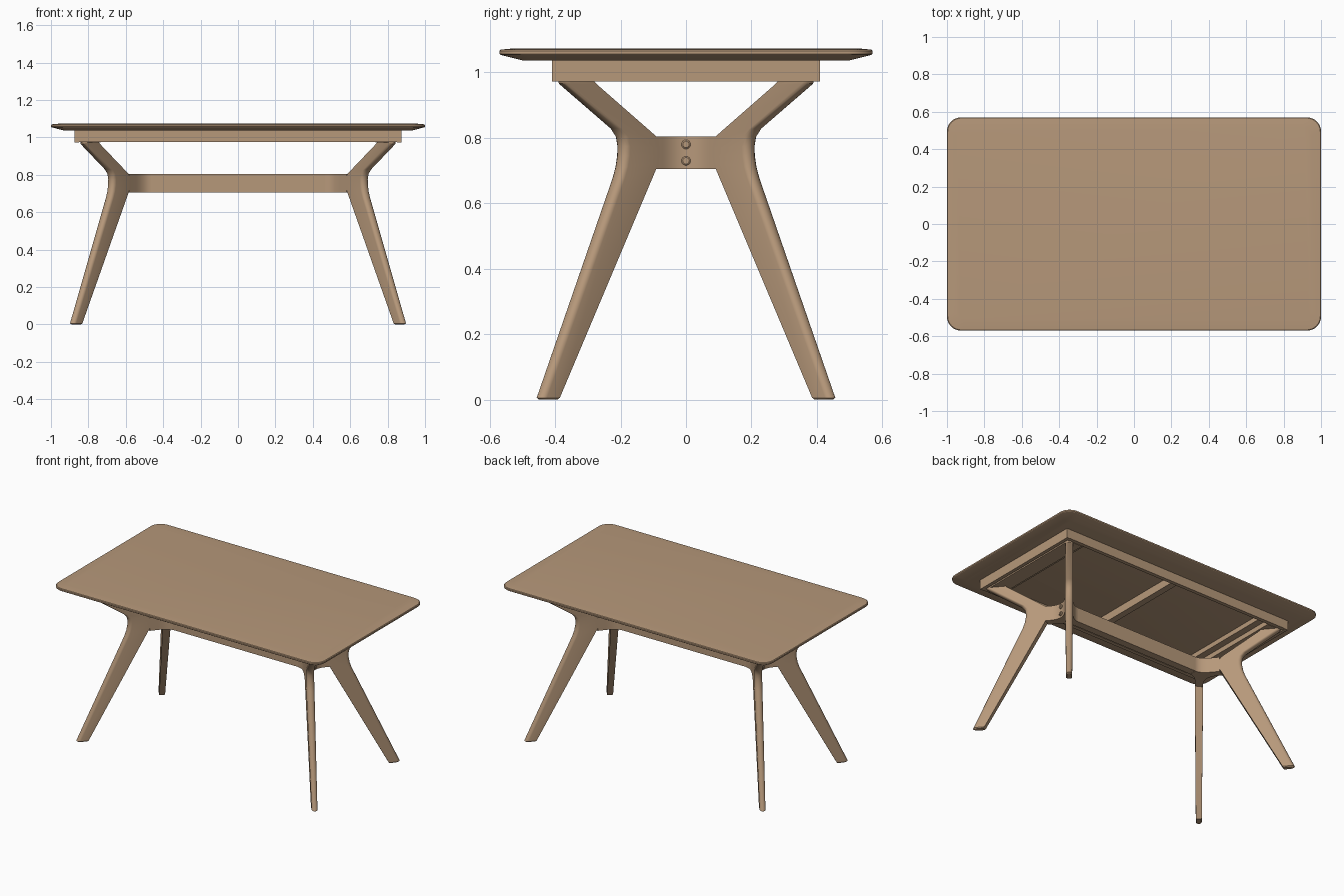
import bpy, bmesh, math
from mathutils import Vector

if "Cube" in bpy.data.objects:
    bpy.data.objects.remove(bpy.data.objects["Cube"])

wood = bpy.data.materials.new("tan wood")
wood.diffuse_color = (0.47, 0.315, 0.195, 1)
wood.use_nodes = True
wood.node_tree.nodes["Principled BSDF"].inputs["Base Color"].default_value = wood.diffuse_color


def make(name, verts, faces, mirror=(False, False), smooth=35):
    me = bpy.data.meshes.new(name)
    me.from_pydata([tuple(v) for v in verts], [], faces)
    bm = bmesh.new()
    bm.from_mesh(me)
    bmesh.ops.recalc_face_normals(bm, faces=bm.faces)
    bm.to_mesh(me)
    bm.free()
    me.materials.append(wood)
    ob = bpy.data.objects.new(name, me)
    bpy.context.collection.objects.link(ob)
    bpy.ops.object.select_all(action='DESELECT')
    ob.select_set(True)
    bpy.context.view_layer.objects.active = ob
    if smooth:
        bpy.ops.object.shade_smooth_by_angle(angle=math.radians(smooth))
    if any(mirror):
        m = ob.modifiers.new("mirror", 'MIRROR')
        m.use_axis = (mirror[0], mirror[1], False)
        m.use_mirror_merge = False
    return ob


def loft(name, rings, mirror=(False, False), smooth=35):
    n = len(rings[0])
    verts = [p for r in rings for p in r]
    faces = [(k * n + i, k * n + (i + 1) % n, (k + 1) * n + (i + 1) % n, (k + 1) * n + i)
             for k in range(len(rings) - 1) for i in range(n)]
    faces += [tuple(range(n)), tuple(range(len(verts) - n, len(verts)))]
    return make(name, verts, faces, mirror, smooth)


def box(name, x, y, z, mirror=(False, False)):
    ring = lambda h: [(x[0], y[0], h), (x[1], y[0], h), (x[1], y[1], h), (x[0], y[1], h)]
    return loft(name, [ring(z[0]), ring(z[1])], mirror, 0)


def rounded_rect(hx, hy, r, z, seg=8):
    pts = []
    for q, (sx, sy) in enumerate([(1, 1), (-1, 1), (-1, -1), (1, -1)]):
        for i in range(seg + 1):
            a = math.pi / 2 * (q + i / seg)
            pts.append((sx * (hx - r) + r * math.cos(a), sy * (hy - r) + r * math.sin(a), z))
    return pts


def bezier(a, b, c, n=8):
    return [Vector(a).lerp(b, i / n).lerp(Vector(b).lerp(c, i / n), i / n) for i in range(n + 1)]


# table top: rounded slab, slightly crowned, with an undercut edge
loft("table_top", [rounded_rect(1 - d, 0.57 - d, max(0.075 - d * 0.5, 0.03), z) for d, z in
                   [(0.07, 1.037), (0.003, 1.054), (0, 1.057), (0, 1.066), (0.004, 1.07), (0.05, 1.074)]],
     smooth=25)

# apron frame and cross bars under the top
box("side_rail", (-0.85, 0.85), (0.385, 0.41), (0.975, 1.038), (False, True))
box("end_rail", (0.85, 0.873), (-0.41, 0.41), (0.973, 1.038), (True, False))
box("middle_bar", (-0.022, 0.022), (-0.385, 0.385), (0.985, 1.038))
box("end_board", (0.69, 0.85), (-0.385, 0.385), (1.005, 1.038), (True, False))
box("leg_mount", (0.735, 0.84), (-0.385, 0.385), (0.973, 1.005), (True, False))

# diagonal splayed legs: flat inside edge, rounded outside edge
VX, SLOPE = 0.515, 1 / 1.2
d = Vector((SLOPE, 1, 0)).normalized()
nrm = Vector((d.y, -d.x, 0))
stations = [  # inner y, z, outer y, z, thickness
    (0.402, 0.000, 0.446, 0.000, 0.026), (0.397, 0.006, 0.453, 0.006, 0.036),
    (0.107, 0.705, 0.218, 0.675, 0.050), (0.100, 0.722, 0.209, 0.710, 0.050),
    (0.097, 0.745, 0.204, 0.745, 0.050), (0.097, 0.770, 0.203, 0.775, 0.050),
    (0.100, 0.790, 0.208, 0.805, 0.050), (0.107, 0.805, 0.224, 0.830, 0.050),
    (0.285, 0.962, 0.383, 0.966, 0.046), (0.296, 0.973, 0.385, 0.973, 0.046)]
rings = []
for yi, zi, yo, zo, t in stations:
    a = Vector((VX + yi * SLOPE, yi, zi))
    b = Vector((VX + yo * SLOPE, yo, zo))
    across = (b - a).normalized()
    ring = [a - nrm * t / 2, a + nrm * t / 2]
    for i in range(9):
        ang = math.pi * i / 8
        ring.append(b - across * 0.022 * (1 - math.sin(ang)) + nrm * math.cos(ang) * t / 2)
    rings.append(ring)
loft("leg", rings, (True, True))

# Y-shaped hub that joins two legs to the stretcher
h, e = 0.025, 0.118
off = h / d.y
line = lambda y, s: Vector((VX + s * off + abs(y) * SLOPE, y, 0))
corner_x = VX - off + h * SLOPE
plan = bezier((0.465, h, 0), (corner_x, h, 0), line(0.075, -1))
plan.append(line(e - 0.008, -1) + d * 0.008)
plan.append(line(e - 0.025, 1))
half = [Vector(p) for p in plan]
plan += bezier(line(0.07, 1), line(0, 1), line(-0.07, 1), 12)
plan += [Vector((p.x, -p.y, 0)) for p in reversed(half)]
loft("leg_hub", [[p + Vector((0, 0, z)) for p in plan] for z in (0.705, 0.805)], (True, False))

# long stretcher between the hubs
box("stretcher", (-0.465, 0.465), (-h, h), (0.706, 0.804))

# cross-head screws on the hub ends
for z in (0.73, 0.78):
    circle = lambda x, r: [(x, r * math.cos(i * math.pi / 8), z + r * math.sin(i * math.pi / 8))
                           for i in range(16)]
    loft("screw", [circle(0.57, 0.014), circle(0.581, 0.014), circle(0.584, 0.01)], (True, False))
    box("screw_cross", (0.58, 0.586), (-0.009, 0.009), (z - 0.002, z + 0.002), (True, False))
    box("screw_cross", (0.58, 0.586), (-0.002, 0.002), (z - 0.009, z + 0.009), (True, False))
